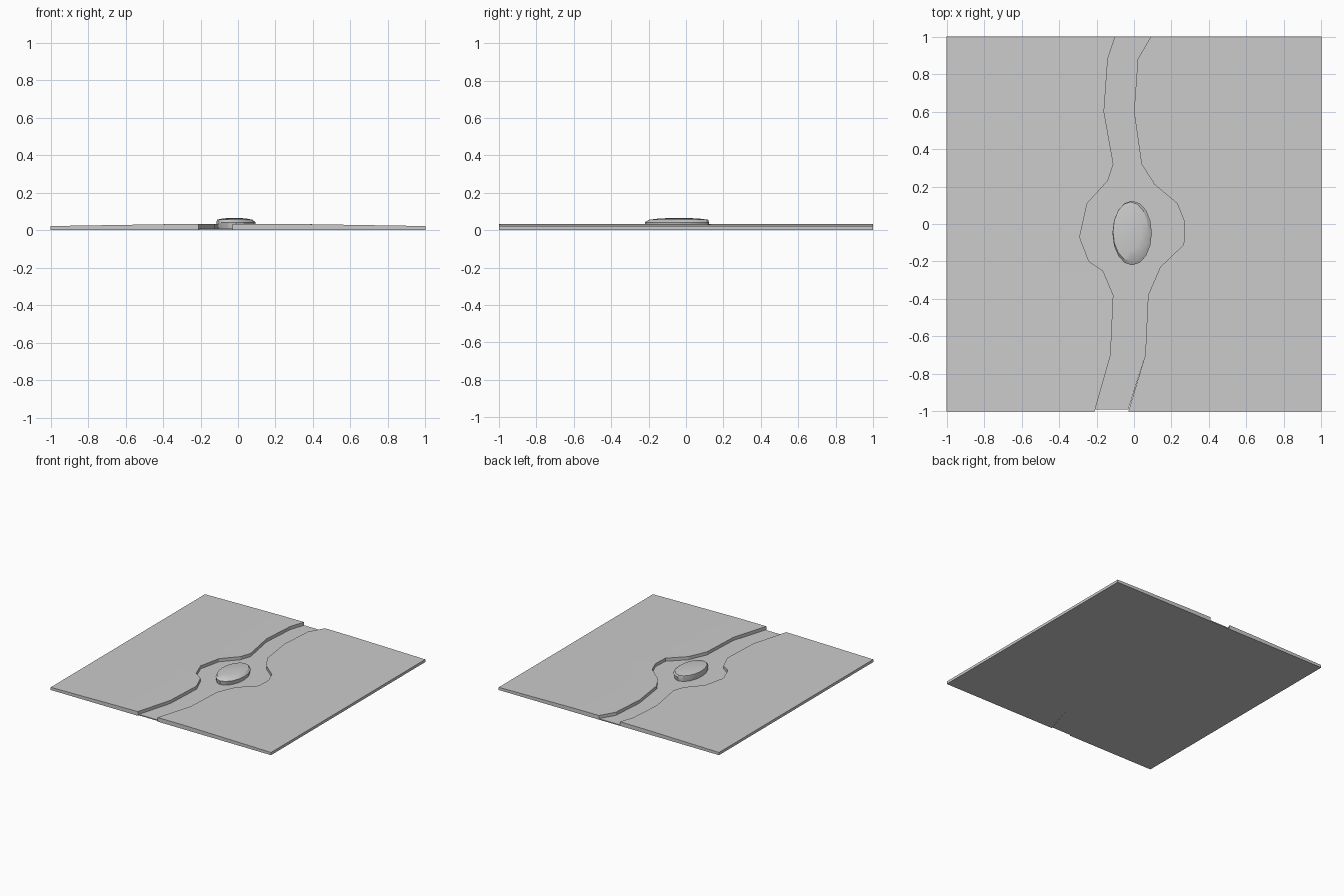
import bpy, math

if "Cube" in bpy.data.objects:
    bpy.data.objects.remove(bpy.data.objects["Cube"])

LEFT = [(-.10, 1), (-.14, .88), (-.16, .60), (-.11, .32), (-.14, .23), (-.25, .11),
        (-.29, -.07), (-.24, -.20), (-.165, -.25), (-.11, -.38), (-.125, -.70), (-.21, -1)]
RIGHT = [(.09, 1), (.02, .88), (0, .60), (.04, .32), (.11, .21), (.23, .11), (.27, .01),
         (.265, -.11), (.14, -.23), (.075, -.38), (.06, -.70), (-.03, -1)]


def make(name, verts, faces):
    me = bpy.data.meshes.new(name)
    me.from_pydata(verts, [], faces)
    me.update()
    ob = bpy.data.objects.new(name, me)
    bpy.context.collection.objects.link(ob)
    return ob


def land_height(x):
    return 0.022 + 0.012 * min(1, (1 - abs(x)) / 0.75)


# River banks: slabs whose top rises gently from the outer edge to the river
def bank(name, edge, side):
    cols, n = 4, len(edge)
    verts, faces = [], []
    for level in (0, 1):
        for x, y in edge:
            for c in range(cols + 1):
                px = x + (side - x) * c / cols
                verts.append((px, y, land_height(px) if level else 0))
    idx = lambda l, r, c: (l * n + r) * (cols + 1) + c
    quad = lambda *q: faces.append(q if side > 0 else q[::-1])
    for r in range(n - 1):
        for c in range(cols):
            q = [idx(1, r, c), idx(1, r + 1, c), idx(1, r + 1, c + 1), idx(1, r, c + 1)]
            quad(*q)
            quad(*[i - n * (cols + 1) for i in q[::-1]])
        quad(idx(0, r, 0), idx(0, r + 1, 0), idx(1, r + 1, 0), idx(1, r, 0))
        quad(idx(0, r, cols), idx(1, r, cols), idx(1, r + 1, cols), idx(0, r + 1, cols))
    for c in range(cols):
        quad(idx(0, 0, c), idx(1, 0, c), idx(1, 0, c + 1), idx(0, 0, c + 1))
        quad(idx(0, n - 1, c), idx(0, n - 1, c + 1), idx(1, n - 1, c + 1), idx(1, n - 1, c))
    return make(name, verts, faces)


bank("left_bank", LEFT, -1)
bank("right_bank", RIGHT, 1)

# River bed: thin strip between the banks, stopping just short of the front
outline = [(x, max(y, -.99)) for x, y in LEFT + RIGHT[::-1]]
k = len(outline)
make("river_bed",
     [(x, y, z) for z in (0, .008) for x, y in outline],
     [tuple(range(k))[::-1], tuple(range(k, 2 * k))] +
     [(i, (i + 1) % k, k + (i + 1) % k, k + i) for i in range(k)])

# Island: faceted oval with steep sides and a slightly domed, offset top
SIDES = 16
rings = [(-.012, -.048, .098, .165, .005), (-.010, -.048, .105, .172, .042),
         (-.018, -.040, .094, .158, .056), (-.020, -.038, .060, .100, .063)]
verts = [(cx + rx * math.cos(a), cy + ry * math.sin(a), z)
         for cx, cy, rx, ry, z in rings
         for a in [math.tau * i / SIDES for i in range(SIDES)]]
verts.append((-.02, -.038, .066))
faces = [tuple(range(SIDES))[::-1]]
for r in range(len(rings) - 1):
    for i in range(SIDES):
        j = (i + 1) % SIDES
        faces.append((r * SIDES + i, r * SIDES + j, (r + 1) * SIDES + j, (r + 1) * SIDES + i))
top = (len(rings) - 1) * SIDES
faces += [(top + i, top + (i + 1) % SIDES, len(verts) - 1) for i in range(SIDES)]
island = make("island", verts, faces)
bpy.context.view_layer.objects.active = island
island.select_set(True)
bpy.ops.object.shade_smooth_by_angle(angle=math.radians(25))
